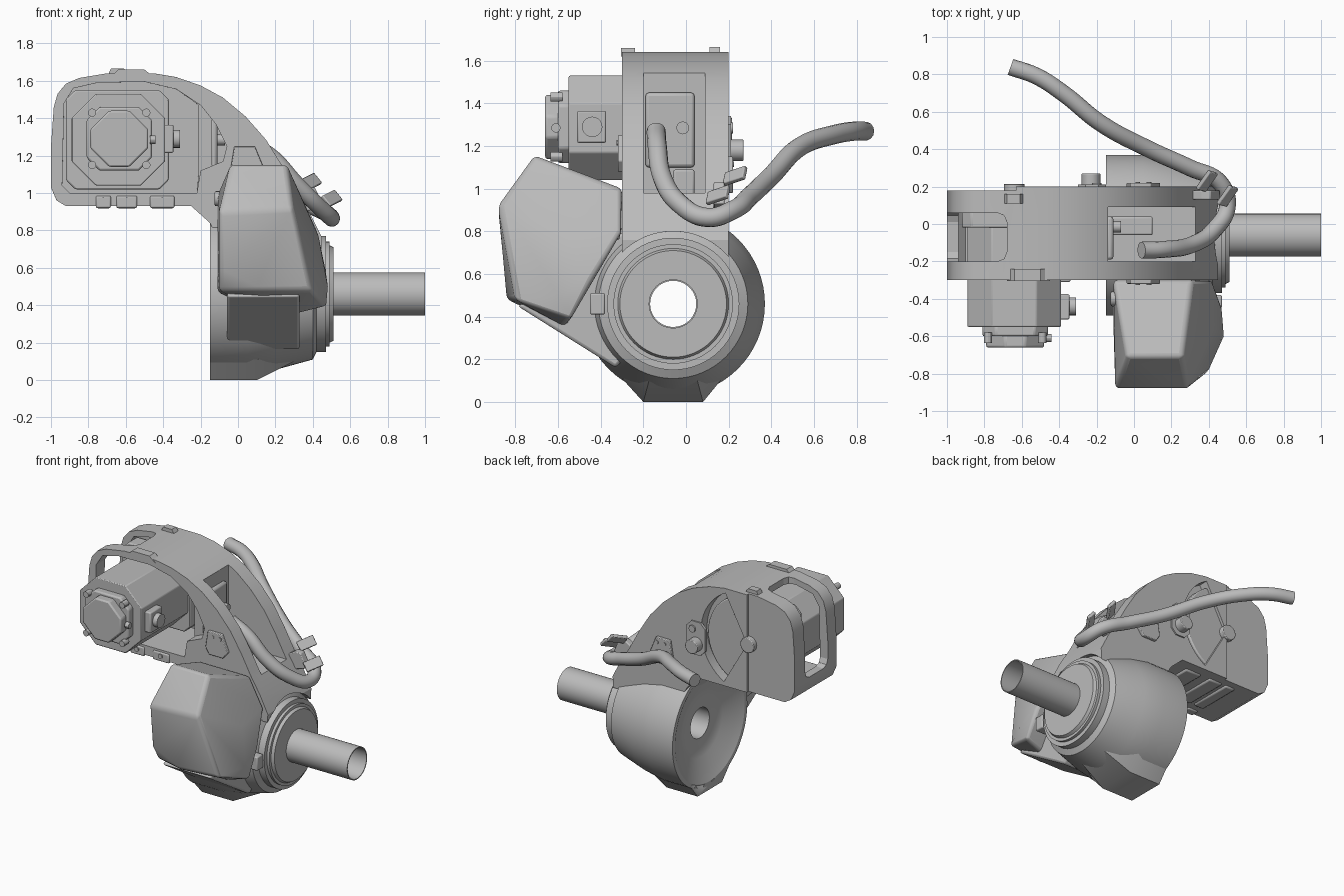
import bpy, bmesh, math

if "Cube" in bpy.data.objects:
    bpy.data.objects.remove(bpy.data.objects["Cube"], do_unlink=True)

grey = bpy.data.materials.new("machine grey")
grey.use_nodes = True
grey.diffuse_color = (0.5, 0.5, 0.5, 1)
grey.node_tree.nodes["Principled BSDF"].inputs["Base Color"].default_value = (0.5, 0.5, 0.5, 1)


def smooth(ob, angle=30):
    bpy.ops.object.select_all(action='DESELECT')
    ob.select_set(True)
    bpy.context.view_layer.objects.active = ob
    bpy.ops.object.shade_smooth_by_angle(angle=math.radians(angle))


def add_bevel(ob, width, segments=2):
    mod = ob.modifiers.new("bevel", 'BEVEL')
    mod.width, mod.segments, mod.limit_method = width, segments, 'ANGLE'
    mod.angle_limit = math.radians(35)


def finish(name, bm, bevel=0, angle=30, segments=2):
    bmesh.ops.recalc_face_normals(bm, faces=bm.faces)
    mesh = bpy.data.meshes.new(name)
    bm.to_mesh(mesh)
    bm.free()
    ob = bpy.data.objects.new(name, mesh)
    bpy.context.collection.objects.link(ob)
    mesh.materials.append(grey)
    if bevel:
        add_bevel(ob, bevel, segments)
    smooth(ob, angle)
    return ob


def prism(name, points, a, b, axis='y', **kw):
    """Extrude a flat outline along an axis, from a to b."""
    put = {'y': lambda p, t: (p[0], t, p[1]), 'x': lambda p, t: (t, p[0], p[1])}[axis]
    bm = bmesh.new()
    rings = [[bm.verts.new(put(p, t)) for p in points] for t in (a, b)]
    n = len(points)
    bm.faces.new(rings[0])
    bm.faces.new(rings[1][::-1])
    for i in range(n):
        j = (i + 1) % n
        bm.faces.new((rings[0][i], rings[1][i], rings[1][j], rings[0][j]))
    return finish(name, bm, **kw)


def hull(name, points, **kw):
    bm = bmesh.new()
    for p in points:
        bm.verts.new(p)
    bmesh.ops.convex_hull(bm, input=bm.verts)
    bmesh.ops.dissolve_limit(bm, angle_limit=0.02, verts=bm.verts, edges=bm.edges)
    return finish(name, bm, **kw)


def box(name, x, y, z, **kw):
    return hull(name, [(i, j, k) for i in x for j in y for k in z], **kw)


def disc(cx, cz, r, n=32, start=0, end=360):
    steps = n if end - start == 360 else n + 1
    angles = [math.radians(start + (end - start) * i / n) for i in range(steps)]
    return [(cx + r * math.cos(t), cz + r * math.sin(t)) for t in angles]


def chamfered(x0, x1, z0, z1, c):
    return [(x0 + c, z0), (x1 - c, z0), (x1, z0 + c), (x1, z1 - c),
            (x1 - c, z1), (x0 + c, z1), (x0, z1 - c), (x0, z0 + c)]


def lathe(name, profile, y, z, n=64):
    """Turn a closed (x, radius) outline about an axis along x."""
    bm = bmesh.new()
    rings = [[bm.verts.new((x, y + r * math.cos(math.tau * i / n), z + r * math.sin(math.tau * i / n)))
              for i in range(n)] for x, r in profile]
    for k, ring in enumerate(rings):
        nxt = rings[(k + 1) % len(rings)]
        for i in range(n):
            bm.faces.new((ring[i], ring[(i + 1) % n], nxt[(i + 1) % n], nxt[i]))
    return finish(name, bm, angle=25)


def cut(ob, cutter):
    mod = ob.modifiers.new("cut", 'BOOLEAN')
    mod.operation, mod.object, mod.solver = 'DIFFERENCE', cutter, 'EXACT'
    bpy.context.view_layer.objects.active = ob
    bpy.ops.object.modifier_apply(modifier=mod.name)
    bpy.data.objects.remove(cutter, do_unlink=True)


# Wrist housing with bowl, stepped flange and hollow output tube
lathe("wrist_housing", [(-.15, .43), (.05, .43), (.2, .405), (.4, .35), (.42, .31), (.47, .31), (.47, .28),
                        (.49, .28), (.49, .26), (.51, .25), (.51, .115), (1, .115), (1, .108),
                        (-.07, .108), (-.07, .2), (-.085, .24), (-.12, .34), (-.15, .40)], -.06, .46)

# Foot under the housing, kept out of the bowl
foot = hull("foot", [(x, y, z) for x in (-.15, .1) for y, z in ((-.2, 0), (.08, 0), (.17, .11), (-.3, .11))]
            + [(.4, -.16, .15), (.4, .04, .15)])
cut(foot, prism("foot_cutter", disc(-.06, .46, .405, 48), -.3, -.06, 'x'))

# Arm: arched shell with a round seat for the flange
arch = [(-.15, .84), (-.25, .93), (-.92, .93), (-.97, .96), (-1, 1.03), (-1, 1.25), (-.985, 1.46), (-.965, 1.53),
        (-.92, 1.585), (-.85, 1.615), (-.7, 1.64), (-.45, 1.64), (-.33, 1.62), (-.2, 1.575), (-.08, 1.51),
        (.04, 1.41), (.15, 1.285), (.24, 1.14), (.31, 1.01), (.39, .88), (.45, .76), (.44, .6), (-.02, .6)]
arm = prism("arm", arch, -.3, .2)
inner = [(-.9, 1.0), (-.22, 1.0), (-.2, 1.12), (-.08, 1.17), (-.06, 1.25), (-.12, 1.37), (-.2, 1.47), (-.33, 1.555),
         (-.5, 1.595), (-.75, 1.59), (-.88, 1.56), (-.93, 1.48), (-.94, 1.04)]
cut(arm, prism("front_opening", inner, -.4, -.2))
cut(arm, prism("deep_opening", [(min(x, -.21), z) for x, z in inner if x < -.15], -.4, .1))
cut(arm, box("end_window", (-1.2, -.68), (-.2, .06), (1.07, 1.8), bevel=.05))
cut(arm, box("hose_pocket", (-.14, .7), (-.2, .09), (.98, 1.8)))
cut(arm, box("back_step", (-1.2, -.63), (.18, .3), (.8, 1.8)))
cut(arm, prism("back_groove", [(-.63, 1.28)] + disc(-.63, 1.28, .37, 20, -60, 62), .13, .3))
cut(arm, prism("flange_seat", disc(-.06, .46, .34, 64), .03, .7, 'x'))
add_bevel(arm, .012)
smooth(arm)
prism("back_plate", disc(-.63, 1.28, .33, 24, -90, 90) + [(-.86, 1.59), (-.95, 1.52), (-.975, 1.4), (-.985, 1.05),
      (-.93, .95), (-.72, .93)], .105, .18, bevel=.008)
prism("back_plate_knob", disc(-.64, 1.28, .055), .17, .215, bevel=.005)
prism("side_knob", disc(-.23, 1.18, .05), .19, .27, bevel=.005)
prism("side_knob_base", chamfered(-.3, -.15, 1.1, 1.34, .04), .19, .21)
prism("side_screw", disc(-.2, 1.285, .025, 16), .2, .22)

# Pocket fittings
box("pocket_block", (-.15, .1), (-.06, .04), (.97, 1.09), bevel=.01)
box("pocket_plate", (-.15, -.11), (-.19, .04), (1.1, 1.45), bevel=.015)
prism("pocket_port", disc(-.015, 1.285, .03, 16), -.12, -.07, 'x')

# Bracket plates with screws, on both sides of the arm
for side, y, out, drop in (("front", -.3, -1, 0), ("back", .2, 1, .1)):
    prism(side + "_bracket", [(x, z - drop) for x, z in ((-.02, 1.25), (.09, 1.25), (.14, 1.13), (.1, 1.08),
                                                         (-.01, 1.08), (-.04, 1.13))],
          y - .01 * out, y + .02 * out, bevel=.005)
    for x in (.02, .08):
        prism(side + "_bracket_screw", disc(x, 1.215 - drop, .013, 12), y, y + .025 * out)

# Lugs on the top and tabs underneath
prism("front_lug", [(-.68, 1.62), (-.64, 1.66), (-.5, 1.66), (-.45, 1.62)], -.305, -.24)
prism("back_lug", [(-.7, 1.62), (-.68, 1.665), (-.61, 1.665), (-.58, 1.62)], .11, .16)
for x0, x1 in ((-.76, -.68), (-.65, -.54), (-.47, -.34)):
    box("bottom_tab", (x0, x1), (-.31, -.25), (.92, .985), bevel=.008)
    prism("tab_screw", disc((x0 + x1) / 2, .96, .016, 12), -.318, -.3)
    box("bottom_rib", (x0, x1), (-.2, .13), (.918, .95), bevel=.012)

# Drive motor in the arm
prism("motor_flange", chamfered(-.92, -.37, 1.02, 1.55, .05), -.02, .09, bevel=.008)
prism("motor_body", chamfered(-.89, -.39, 1.04, 1.53, .13), -.55, .1, bevel=.006)
prism("motor_cap", chamfered(-.81, -.46, 1.12, 1.46, .07), -.6, -.54, bevel=.01)
prism("motor_cap_end", chamfered(-.79, -.48, 1.14, 1.44, .1), -.66, -.59, bevel=.01)
for x in (-.78, -.49):
    for z in (1.15, 1.43):
        prism("cap_screw", disc(x, z, .022, 12), -.635, -.58)
box("connector_base", (-.4, -.345), (-.51, -.375), (1.215, 1.365), bevel=.008)
prism("connector_plug", disc(-.44, 1.29, .048, 20), -.35, -.31, 'x')
prism("cap_plug", disc(-.61, 1.285, .022, 12), -.47, -.44, 'x')

# Faceted gear cover with its mount
hull("gear_cover", [(-.04, -.71, 1.155), (.26, -.71, 1.155), (-.1, -.88, .9), (.29, -.88, .92),
                    (-.1, -.85, .6), (.12, -.84, .48), (.39, -.8, .48), (.48, -.6, .5), (.43, -.56, .77),
                    (-.11, -.3, 1.0), (.31, -.3, 1.0), (.42, -.3, .8), (-.11, -.3, .8), (.47, -.44, .58),
                    (.47, -.54, .39), (-.11, -.54, .47), (-.1, -.78, .48), (.13, -.57, .355), (.33, -.57, .355)],
     bevel=.022, segments=3, angle=40)
prism("cover_mount", [(-.79, .45), (-.4, .205), (-.33, .16), (-.2, .3), (-.2, .7), (-.3, .8), (-.55, .55)],
      -.06, .33, 'x', bevel=.015)
prism("cover_vent", disc(-.4, .97, .04, 16), -.125, -.04, 'x', bevel=.008)
box("flange_clip", (.38, .47), (-.45, -.38), (.41, .51), bevel=.008)
box("cover_latch", (.3, .4), (-.37, -.31), (.76, .84), bevel=.012)

# Hose
curve = bpy.data.curves.new("hose", 'CURVE')
curve.dimensions, curve.bevel_depth, curve.bevel_resolution = '3D', .045, 5
curve.resolution_u, curve.use_fill_caps = 8, True
path = [(.04, -.14, 1.27), (.17, -.135, 1.2), (.31, -.11, 1.05), (.43, -.03, .93), (.5, .1, .865), (.46, .22, .9),
        (.3, .3, .965), (.08, .4, 1.06), (-.18, .54, 1.2), (-.38, .7, 1.255), (-.52, .79, 1.27), (-.66, .84, 1.27)]
spline = curve.splines.new('BEZIER')
spline.bezier_points.add(len(path) - 1)
for point, co in zip(spline.bezier_points, path):
    point.co = co
    point.handle_left_type = point.handle_right_type = 'AUTO'
curve.materials.append(grey)
bpy.context.collection.objects.link(bpy.data.objects.new("hose", curve))

# Hose bracket and clips
prism("hose_bracket", [(.28, .98), (.36, .9), (.46, .93), (.41, 1.03), (.36, 1.03)], .13, .18, bevel=.006)
for name, centre in (("upper_clip", (.39, .23, 1.06)), ("lower_clip", (.5, .15, .97))):
    clip = box(name, (-.035, .035), (-.06, .06), (-.012, .012), bevel=.005)
    clip.location = centre
    clip.rotation_euler = (math.radians(25), math.radians(50), math.radians(-15))
